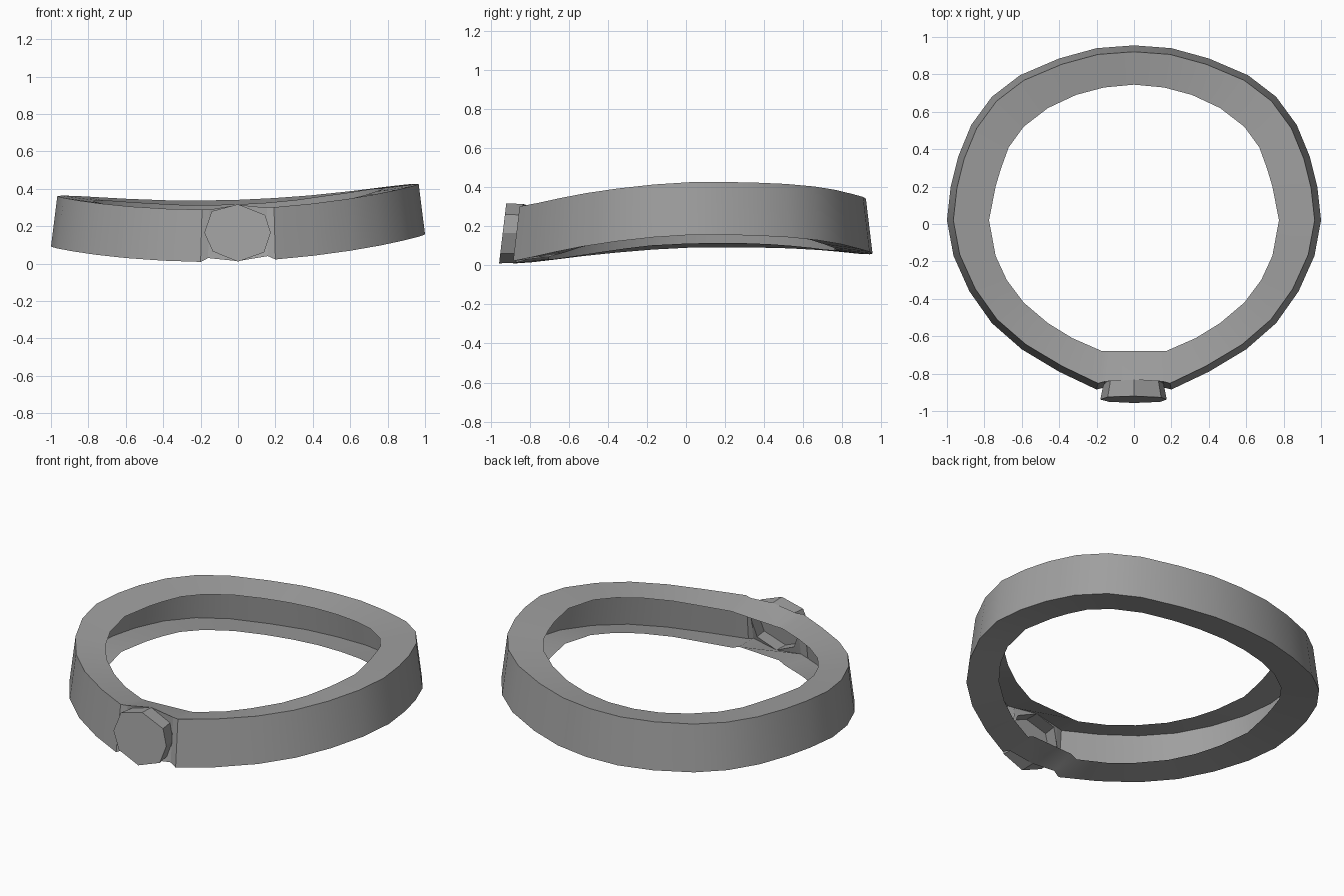
import bpy, bmesh
from mathutils import Vector

if "Cube" in bpy.data.objects:
    bpy.data.objects.remove(bpy.data.objects["Cube"])

grey = bpy.data.materials.new("warm_grey")
grey.diffuse_color = (0.35, 0.35, 0.35, 1)
grey.use_nodes = True
grey.node_tree.nodes["Principled BSDF"].inputs["Base Color"].default_value = grey.diffuse_color

# Half outlines of the band from back centre to the front clasp: (x, y)
OUTER = [(0, .955), (.2, .94), (.4, .885), (.61, .795), (.76, .68), (.87, .53),
         (.94, .36), (.98, .2), (1, .02), (.965, -.17), (.88, -.36), (.76, -.53),
         (.6, -.67), (.4, -.79), (.2, -.885), (.16, -.875)]
INNER = [(0, .745), (.16, .73), (.31, .69), (.46, .62), (.59, .52), (.67, .41),
         (.71, .3), (.74, .2), (.775, .02), (.74, -.17), (.68, -.3), (.59, -.42),
         (.46, -.53), (.33, -.61), (.17, -.68), (.13, -.68)]
# Clasp outline, clockwise from the top: (x, z)
CLASP = [(0, .317), (.145, .26), (.175, .165), (.14, .06),
         (0, .01), (-.135, .065), (-.18, .165), (-.14, .28)]


def mirrored(half):
    """Left end -> back -> right end."""
    return [(-x, y) for x, y in reversed(half[1:])] + half


def low_z(x, y):
    """Saddle-shaped lower edge, a little higher on one side."""
    return .035 + .0325 * x + .0875 * x * x + .026 * y


def finish(bm, name):
    me = bpy.data.meshes.new(name)
    bm.to_mesh(me)
    bm.free()
    me.materials.append(grey)
    ob = bpy.data.objects.new(name, me)
    bpy.context.collection.objects.link(ob)
    bpy.ops.object.select_all(action='DESELECT')
    ob.select_set(True)
    bpy.context.view_layer.objects.active = ob
    bpy.ops.object.shade_smooth_by_angle(angle=0.52)
    return ob


# Clasp back ring, shared by band and clasp
BACK = [Vector((x * .9, -.868 + (z - .02) * .12, .165 + (z - .165) * .98))
        for x, z in CLASP]

# Band: outer wall with a top and bottom rim, open on the inside
bm = bmesh.new()
outer, inner = mirrored(OUTER), mirrored(INNER)
rows = []
for i, ((x, y), (u, v)) in enumerate(zip(outer, inner)):
    end = i in (0, len(outer) - 1)
    zb = low_z(x, y) + (.02 if end else 0)
    zt = low_z(x, y) + .27 + .012 * y * y
    p = Vector((x, y, 0))
    t = p - p.normalized() * .034
    rows.append([bm.verts.new(c) for c in (
        (u, v, zt - .027), (t.x, t.y, zt), (x, y, zb), (u * 1.03, v * 1.03, zb + .022))])
for a, b in zip(rows, rows[1:]):
    for k in range(3):
        bm.faces.new((a[k], b[k], b[k + 1], a[k + 1]))

# Band front: rims and corner webs around the clasp
g = [bm.verts.new(c) for c in BACK]
L, R = rows[0], rows[-1]
bm.faces.new((R[0], L[0], L[1], g[0], R[1]))
bm.faces.new((L[3], R[3], R[2], g[4], L[2]))
for corner, ids in ((R[1], (0, 1, 2)), (R[2], (2, 3, 4)),
                    (L[2], (4, 5, 6)), (L[1], (6, 7, 0))):
    for i, j in zip(ids, ids[1:]):
        bm.faces.new((corner, g[i], g[j]))
bmesh.ops.recalc_face_normals(bm, faces=bm.faces)
# Outer wall must face outwards
bm.faces.ensure_lookup_table()
f = bm.faces[1]
c = f.calc_center_median()
if f.normal.x * c.x + f.normal.y * c.y < 0:
    bmesh.ops.reverse_faces(bm, faces=bm.faces)
finish(bm, "band")

# Clasp: flat eight-sided plate with sides, hollow behind
bm = bmesh.new()
front = [bm.verts.new((x, -.957 + (z - .01) * .12, z)) for x, z in CLASP]
back = [bm.verts.new(c) for c in BACK]
plate = bm.faces.new(front)
for i in range(8):
    j = (i + 1) % 8
    bm.faces.new((front[i], back[i], back[j], front[j]))
bmesh.ops.recalc_face_normals(bm, faces=bm.faces)
if plate.normal.y > 0:
    bmesh.ops.reverse_faces(bm, faces=bm.faces)
finish(bm, "clasp")
